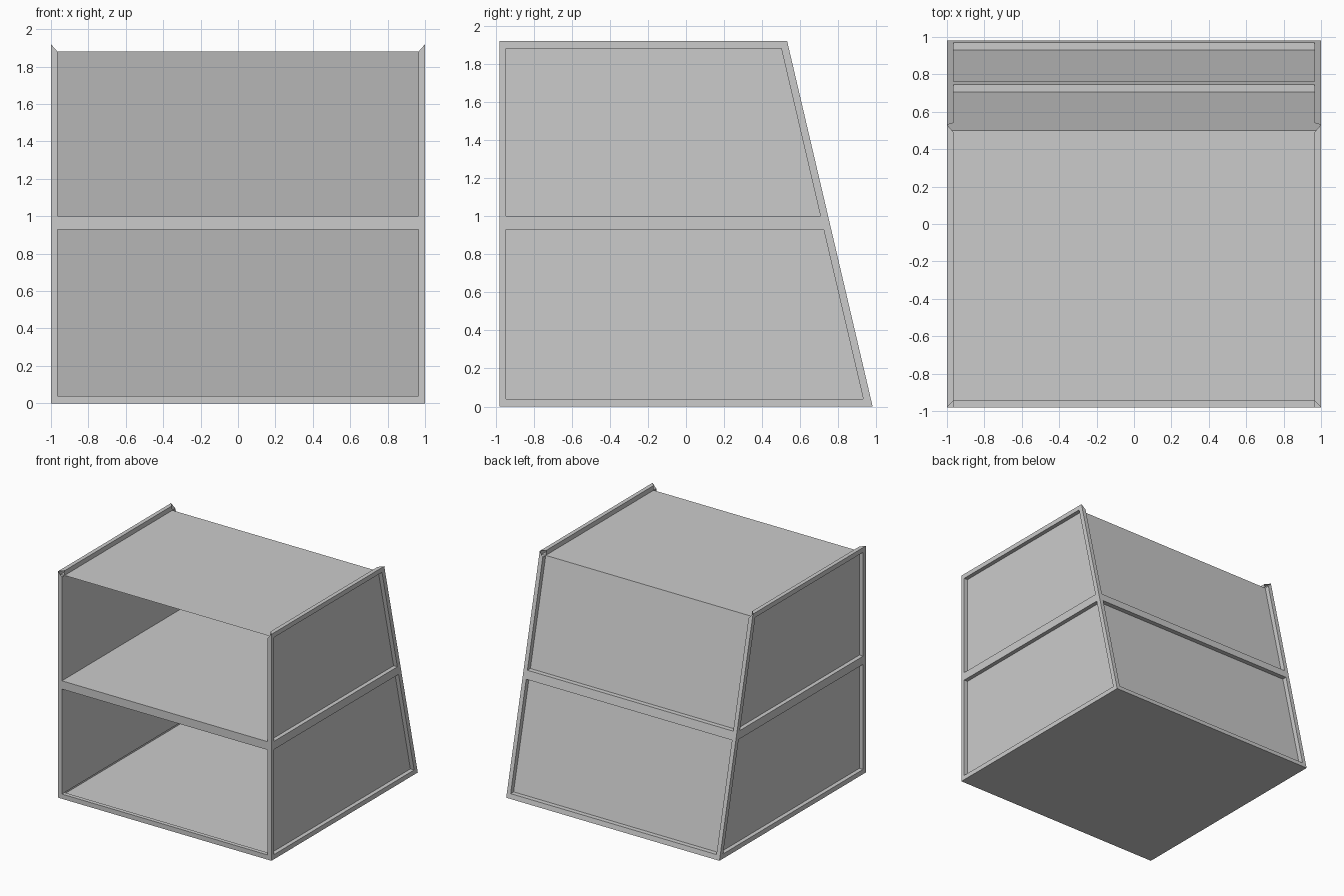
import bpy
import bmesh

cube = bpy.data.objects.get("Cube")
if cube:
    bpy.data.objects.remove(cube, do_unlink=True)

grey = bpy.data.materials.new("light_grey")
grey.use_nodes = True
colour = (0.6, 0.6, 0.6, 1)
grey.diffuse_color = colour
grey.node_tree.nodes["Principled BSDF"].inputs["Base Color"].default_value = colour

# Main dimensions: outer planes and the inset planes behind the frame
OUT, IN = 1.0, 0.965
FRONT, FRONT_IN = -0.98, -0.945
TOP, ROOF = 1.92, 1.88
BAYS = [(0.04, 0.93), (1.0, ROOF)]
RAILS = [(0, 0.04), (0.93, 1.0)]


def back(z):
    """Outer surface of the leaning back."""
    return 0.98 - 0.234 * z


def back_in(z):
    return back(z) - 0.04


def part(name, faces):
    """Sheet part from quads on the +x half, mirrored across the middle."""
    bm = bmesh.new()
    for face in faces:
        bm.faces.new([bm.verts.new(p) for p in face])
    bmesh.ops.remove_doubles(bm, verts=bm.verts, dist=0.0005)
    bmesh.ops.recalc_face_normals(bm, faces=bm.faces)
    mesh = bpy.data.meshes.new(name)
    bm.to_mesh(mesh)
    bm.free()
    mesh.materials.append(grey)
    obj = bpy.data.objects.new(name, mesh)
    bpy.context.collection.objects.link(obj)
    mirror = obj.modifiers.new("mirror", 'MIRROR')
    mirror.use_clip = True
    return obj


def side(x, y0, y1, z0, z1):
    """Quad facing sideways; y0 and y1 are functions of height."""
    return [(x, y0(z0), z0), (x, y1(z0), z0), (x, y1(z1), z1), (x, y0(z1), z1)]


def across(y, z0, z1):
    """Quad across the cabinet, following the depth function y."""
    return [(0, y(z0), z0), (IN, y(z0), z0), (IN, y(z1), z1), (0, y(z1), z1)]


def level(z, y0, y1, x=IN):
    return [(0, y0, z), (x, y0, z), (x, y1, z), (0, y1, z)]


def front(z):
    return FRONT


def front_in(z):
    return FRONT_IN


# Side frames: rails, posts and the returns around each sunken panel
frame = [side(OUT, front, back, a, b) for a, b in RAILS + [(ROOF, TOP)]]
for a, b in BAYS:
    frame += [side(OUT, front, front_in, a, b), side(OUT, back_in, back, a, b)]
    ring = side(OUT, front_in, back_in, a, b)
    for p, q in zip(ring, ring[1:] + ring[:1]):
        frame.append([p, q, (IN, *q[1:]), (IN, *p[1:])])
part("side_frames", frame)

# Sunken side panels
part("side_panels", [side(IN, front_in, back_in, a, b) for a, b in BAYS])

# Front and back posts, mitred at the top, with inner returns
for name, outer, inner in (("front_posts", front, front_in), ("back_posts", back, back_in)):
    part(name, [
        [(OUT, outer(0), 0), (OUT, outer(TOP), TOP), (IN, outer(ROOF), ROOF), (IN, outer(0), 0)],
        side(IN, outer, inner, RAILS[0][1], ROOF)])

# Raised side rails along the roof
part("top_rails", [
    [(OUT, FRONT, TOP), (OUT, back(TOP), TOP), (IN, back_in(TOP), TOP), (IN, FRONT_IN, TOP)],
    side(IN, front_in, back_in, ROOF, TOP)])

# Bottom rails with their ledges
lip = RAILS[0][1]
part("front_bottom_rail", [across(front, 0, lip), level(lip, FRONT, FRONT_IN)])
part("back_bottom_rail", [across(back, 0, lip), level(lip, back_in(lip), back(lip)),
                          across(back_in, 0, lip)])

# Middle shelf running through to the back rail
low, high = RAILS[1]
part("middle_shelf", [across(front, low, high), across(back, low, high),
                      level(low, FRONT, back(low)), level(high, FRONT, back(high))])

# Sunken back panels, roof and floor
part("back_panels", [across(back_in, a, b) for a, b in BAYS])
part("roof", [level(ROOF, FRONT_IN, back_in(ROOF))])
floor = part("floor", [level(0, FRONT, back(0), OUT)])
floor.data.flip_normals()
